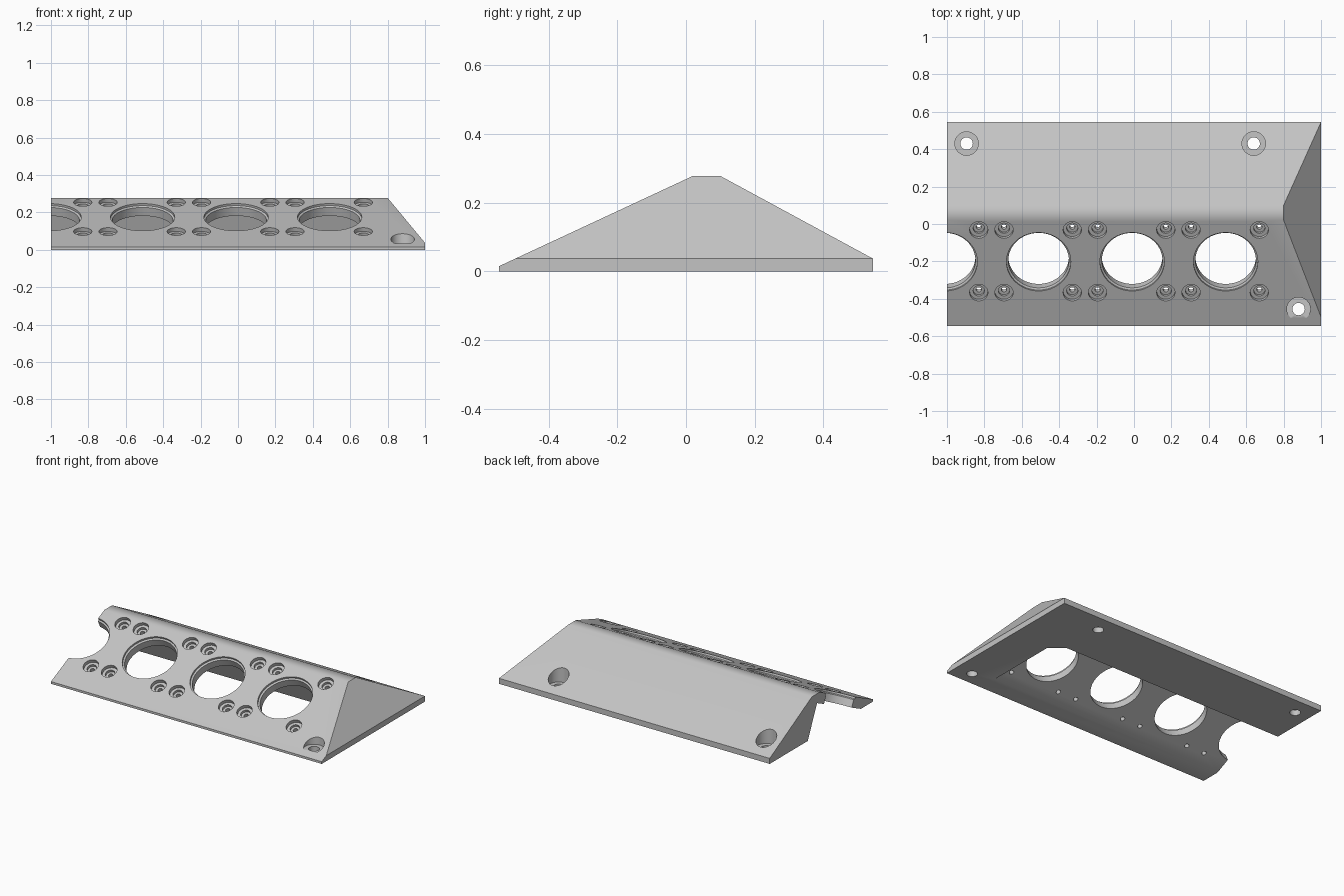
import bpy, bmesh
from math import atan, radians
from mathutils import Matrix, Vector

old = bpy.data.objects.get("Cube")
if old:
    bpy.data.objects.remove(old, do_unlink=True)

SLOPE = 0.465                      # rise of the front face
TILT = Matrix.Rotation(atan(SLOPE), 4, 'X')

grey = bpy.data.materials.new("light_grey")
grey.use_nodes = True
grey.diffuse_color = (0.55, 0.55, 0.55, 1)
grey.node_tree.nodes["Principled BSDF"].inputs["Base Color"].default_value = grey.diffuse_color


def make_object(name, bm):
    bmesh.ops.recalc_face_normals(bm, faces=bm.faces)
    mesh = bpy.data.meshes.new(name)
    bm.to_mesh(mesh)
    bm.free()
    mesh.materials.append(grey)
    obj = bpy.data.objects.new(name, mesh)
    bpy.context.collection.objects.link(obj)
    return obj


def prism(points, x0, x1, cut_point, cut_normal):
    """Extrude a y-z profile along x and trim one side with a plane."""
    bm = bmesh.new()
    face = bm.faces.new([bm.verts.new((x0, y, z)) for y, z in points])
    ext = bmesh.ops.extrude_face_region(bm, geom=[face])["geom"]
    bmesh.ops.translate(bm, vec=(x1 - x0, 0, 0),
                        verts=[v for v in ext if isinstance(v, bmesh.types.BMVert)])
    cut = bmesh.ops.bisect_plane(bm, geom=bm.verts[:] + bm.edges[:] + bm.faces[:],
                                 plane_co=cut_point, plane_no=cut_normal, clear_outer=True)
    edges = [e for e in cut["geom_cut"] if isinstance(e, bmesh.types.BMEdge)]
    bmesh.ops.contextual_create(bm, geom=edges)
    return bm


def lathe(profile, matrix, sides):
    """Closed round cutter from (radius, height) pairs, listed top to bottom."""
    bm = bmesh.new()
    rings = []
    for r, z in profile:
        ring = bmesh.ops.create_circle(bm, segments=sides, radius=r,
                                       matrix=matrix @ Matrix.Translation((0, 0, z)))
        rings.append(ring["verts"])
    for a, b in zip(rings, rings[1:]):
        for i in range(sides):
            j = (i + 1) % sides
            bm.faces.new((a[i], a[j], b[j], b[i]))
    bm.faces.new(rings[0])
    bm.faces.new(rings[-1])
    return bm


def carve(target, bm):
    cutter = make_object("cutter", bm)
    cutter.hide_render = True
    mod = target.modifiers.new("cut", 'BOOLEAN')
    mod.operation, mod.solver, mod.object = 'DIFFERENCE', 'EXACT', cutter
    bpy.ops.object.modifier_apply(modifier=mod.name)
    bpy.data.objects.remove(cutter, do_unlink=True)


def on_slope(x, y):
    return Matrix.Translation((x, y, 0.015 + SLOPE * (y + 0.545))) @ TILT


# Wedge body with a slanted right end
section = [(-0.545, 0), (-0.545, 0.015), (0.02, 0.278), (0.1, 0.278), (0.545, 0.037), (0.545, 0)]
body = make_object("wedge_panel", prism(section, -1, 1, (1, 0, 0.037), (0.241, 0, 0.2)))
bpy.ops.object.select_all(action='DESELECT')
bpy.context.view_layer.objects.active = body
body.select_set(True)

# Hollow under the front slope, open at the left end, with one clipped corner
hollow = [(0.19, -0.1), (0.045, 0.215), (-0.632, -0.1)]
carve(body, prism(hollow, -1.1, 0.735, (0.735, 0.07, 0), (0.075, 0.095, 0)))

# Large round openings, the leftmost cut in half by the end
for i in range(4):
    carve(body, lathe([(0.172, 0.05), (0.172, -0.012), (0.162, -0.018), (0.162, -0.14)],
                      on_slope(-1.01 + 0.5 * i, -0.202), 64))

# Recessed screw holes on both sides of every opening
for x in (-0.83, -0.695, -0.33, -0.195, 0.17, 0.305, 0.67):
    for y in (-0.032, -0.367):
        carve(body, lathe([(0.049, 0.05), (0.049, -0.022), (0.03, -0.022),
                           (0.03, -0.038), (0.014, -0.038), (0.014, -0.1)],
                          on_slope(x, y), 24))

# Upright mounting holes with flat counterbores
for x, y in ((-0.895, 0.43), (0.64, 0.43), (0.88, -0.455)):
    carve(body, lathe([(0.063, 0.4), (0.063, 0.035), (0.033, 0.035), (0.033, -0.1)],
                      Matrix.Translation((x, y, 0)), 32))

# Soft ridge and bores, crisp outer edges
bpy.ops.object.shade_smooth_by_angle(angle=radians(30))
weighted = body.modifiers.new("face_normals", 'WEIGHTED_NORMAL')
weighted.keep_sharp = True
